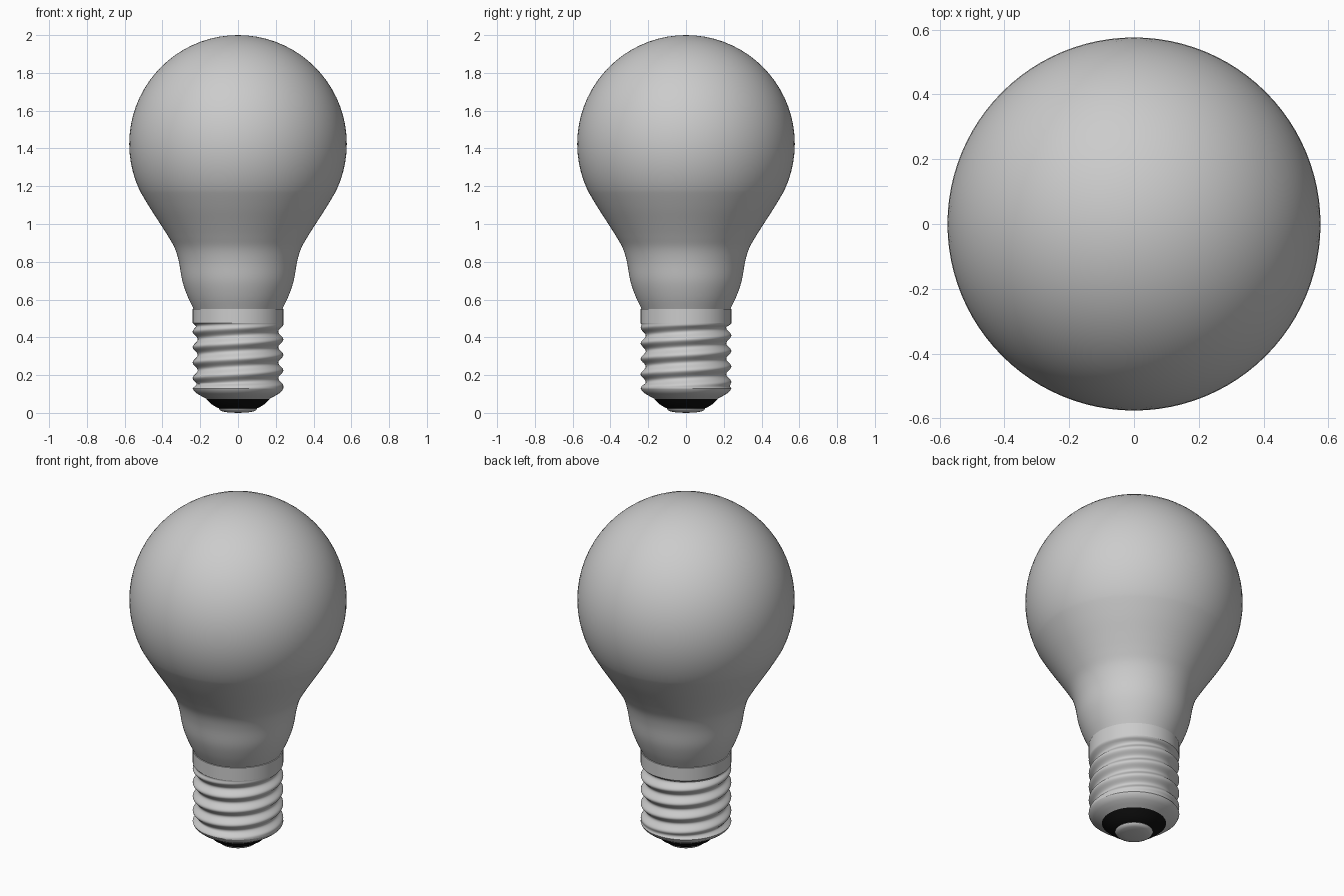
import bpy, bmesh, math

if "Cube" in bpy.data.objects:
    bpy.data.objects.remove(bpy.data.objects["Cube"])

SEG = 96


def ring_surface(name, zs, radius, smooth_angle=35, cap_bottom=False, cap_top=False):
    """Stack of rings; radius(i, angle) gives the radius of ring i."""
    bm = bmesh.new()
    rings = []
    for i, z in enumerate(zs):
        ring = []
        for s in range(SEG):
            a = 2 * math.pi * s / SEG
            r = radius(i, a)
            ring.append(bm.verts.new((r * math.cos(a), r * math.sin(a), z)))
        rings.append(ring)
    for lo, hi in zip(rings, rings[1:]):
        for s in range(SEG):
            t = (s + 1) % SEG
            bm.faces.new((lo[s], lo[t], hi[t], hi[s]))
    if cap_bottom:
        bm.faces.new(rings[0][::-1])
    if cap_top:
        bm.faces.new(rings[-1])
    bmesh.ops.remove_doubles(bm, verts=bm.verts, dist=1e-5)
    bmesh.ops.recalc_face_normals(bm, faces=bm.faces)
    me = bpy.data.meshes.new(name)
    bm.to_mesh(me)
    bm.free()
    ob = bpy.data.objects.new(name, me)
    bpy.context.collection.objects.link(ob)
    bpy.ops.object.select_all(action='DESELECT')
    ob.select_set(True)
    bpy.context.view_layer.objects.active = ob
    bpy.ops.object.shade_smooth_by_angle(angle=math.radians(smooth_angle))
    return ob


def lathe(name, profile, **kw):
    return ring_surface(name, [p[1] for p in profile],
                        lambda i, a: profile[i][0], **kw)


def spline(pts, steps=5):
    """Catmull-Rom curve through the points."""
    out = []
    for i in range(len(pts) - 1):
        p0, p1 = pts[max(i - 1, 0)], pts[i]
        p2, p3 = pts[i + 1], pts[min(i + 2, len(pts) - 1)]
        for k in range(steps):
            t = k / steps
            out.append(tuple(0.5 * (2 * b + (c - a) * t + (2 * a - 5 * b + 4 * c - d) * t * t
                                    + (3 * b - a - 3 * c + d) * t ** 3)
                             for a, b, c, d in zip(p0, p1, p2, p3)))
    return out + [pts[-1]]


# Glass: curved neck flowing into a round globe
R, CZ = 0.576, 1.424
arc = [(R * math.cos(math.radians(d)), CZ + R * math.sin(math.radians(d)))
       for d in range(-25, 90, 5)] + [(0.0, 2.0)]
neck = [(0.235, 0.55), (0.268, 0.62), (0.295, 0.70), (0.313, 0.80),
        (0.334, 0.87), (0.367, 0.93), (0.411, 1.0), (0.469, 1.09)]
lathe("glass_bulb", spline(neck + arc[:2])[:-6] + arc, smooth_angle=60)

# Screw cap: helical groove fading into a plain collar and lower rim
PITCH, Z0, Z1, CAP_R, DEPTH = 0.082, 0.13, 0.475, 0.24, 0.027
rows = 72
zs = [Z0 + (Z1 - Z0) * i / rows for i in range(rows + 1)]


def thread_radius(i, a):
    z = zs[i]
    fade = max(0, min(1, (z - Z0) / 0.025, (Z1 - z) / 0.02))
    phase = 2 * math.pi * (z - 0.43) / PITCH - (a - math.pi)
    return CAP_R - DEPTH * fade * (0.5 - 0.5 * math.cos(phase))


ring_surface("screw_thread", zs, thread_radius, smooth_angle=60)
lathe("cap_collar", [(CAP_R, Z1), (CAP_R, 0.55), (0.225, 0.553)])
lathe("cap_lower_rim", [(0.165, 0.074), (0.19, 0.087), (0.215, 0.101),
                        (0.234, 0.117), (CAP_R, Z0)])

# Black insulator
insulator = lathe("insulator", [(0.09, 0.02), (0.115, 0.03), (0.14, 0.046), (0.17, 0.074)],
                  cap_bottom=True, cap_top=True)
black = bpy.data.materials.new("black")
black.diffuse_color = (0.005, 0.005, 0.005, 1)
black.use_nodes = True
black.node_tree.nodes["Principled BSDF"].inputs["Base Color"].default_value = black.diffuse_color
insulator.data.materials.append(black)

# Bottom contact button
lathe("contact", [(0.0, 0.0), (0.05, 0.002), (0.08, 0.007), (0.096, 0.014),
                  (0.1, 0.022), (0.096, 0.03)], smooth_angle=50, cap_top=True)
